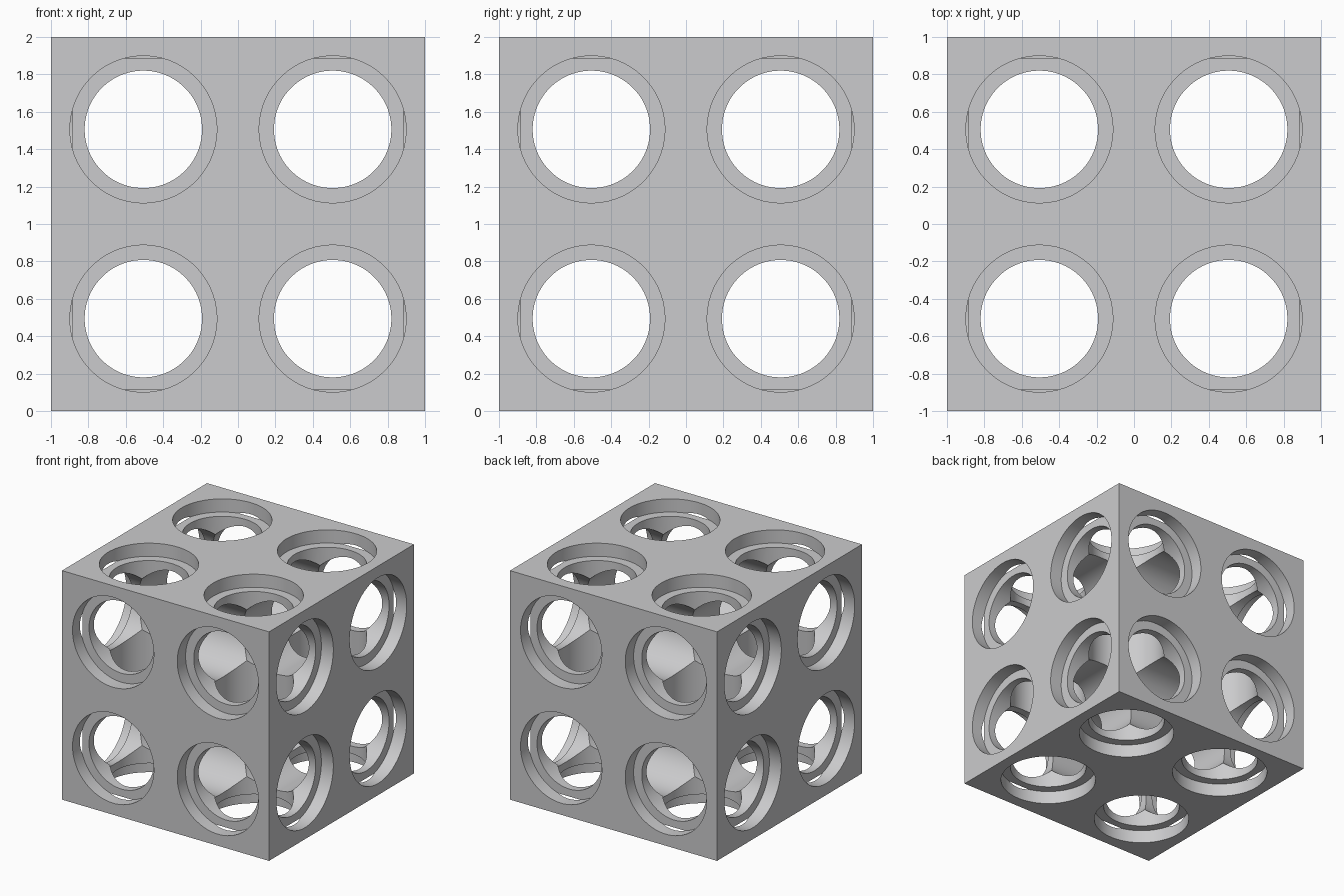
import bpy
import bmesh
import math

if "Cube" in bpy.data.objects:
    bpy.data.objects.remove(bpy.data.objects["Cube"], do_unlink=True)

SEGMENTS = 64
PITCH = 0.506          # distance of each shaft from the middle
BORE = 0.314           # through hole radius
RECESS = 0.393         # wider mouth radius
DEPTH = 0.115          # mouth depth

grey = bpy.data.materials.new("plain grey")
grey.use_nodes = True
colour = (0.6, 0.6, 0.61, 1)
grey.diffuse_color = colour
grey.node_tree.nodes["Principled BSDF"].inputs["Base Color"].default_value = colour


def add_object(name, bm):
    mesh = bpy.data.meshes.new(name)
    bm.to_mesh(mesh)
    bm.free()
    mesh.materials.append(grey)
    obj = bpy.data.objects.new(name, mesh)
    bpy.context.collection.objects.link(obj)
    return obj


def add_shaft(bm, a, b, axis):
    """Stepped round shaft with a wide mouth at both ends."""
    lip = 1 - DEPTH
    profile = [(RECESS, -1.1), (RECESS, -lip), (BORE, -lip),
               (BORE, lip), (RECESS, lip), (RECESS, 1.1)]
    rings = []
    for radius, height in profile:
        ring = []
        for i in range(SEGMENTS):
            t = 2 * math.pi * (i + 0.5) / SEGMENTS
            p = (a + radius * math.cos(t), b + radius * math.sin(t), height)
            ring.append(bm.verts.new([p[(k + axis) % 3] for k in range(3)]))
        rings.append(ring)
    for low, high in zip(rings, rings[1:]):
        for i in range(SEGMENTS):
            j = (i + 1) % SEGMENTS
            bm.faces.new((low[i], low[j], high[j], high[i]))
    bm.faces.new(rings[0][::-1])
    bm.faces.new(rings[-1])


# Solid block
bm = bmesh.new()
bmesh.ops.create_cube(bm, size=2)
block = add_object("pierced_block", bm)
bpy.context.view_layer.objects.active = block
block.select_set(True)

# Four stepped shafts along each axis
for axis in range(3):
    bm = bmesh.new()
    for a in (-PITCH, PITCH):
        for b in (-PITCH, PITCH):
            add_shaft(bm, a, b, axis)
    bmesh.ops.recalc_face_normals(bm, faces=bm.faces)
    cutter = add_object("shaft_cutter", bm)
    cutter.hide_render = True
    cut = block.modifiers.new("shafts", "BOOLEAN")
    cut.operation = "DIFFERENCE"
    cut.solver = "EXACT"
    cut.object = cutter
    bpy.ops.object.modifier_apply(modifier=cut.name)
    bpy.data.objects.remove(cutter, do_unlink=True)

# Tidy the cut edges and stand the block on the ground
bm = bmesh.new()
bm.from_mesh(block.data)
bmesh.ops.remove_doubles(bm, verts=bm.verts, dist=0.0001)
bmesh.ops.translate(bm, verts=bm.verts, vec=(0, 0, 1))
bm.to_mesh(block.data)
bm.free()
bpy.ops.object.shade_smooth_by_angle(angle=math.radians(30))
